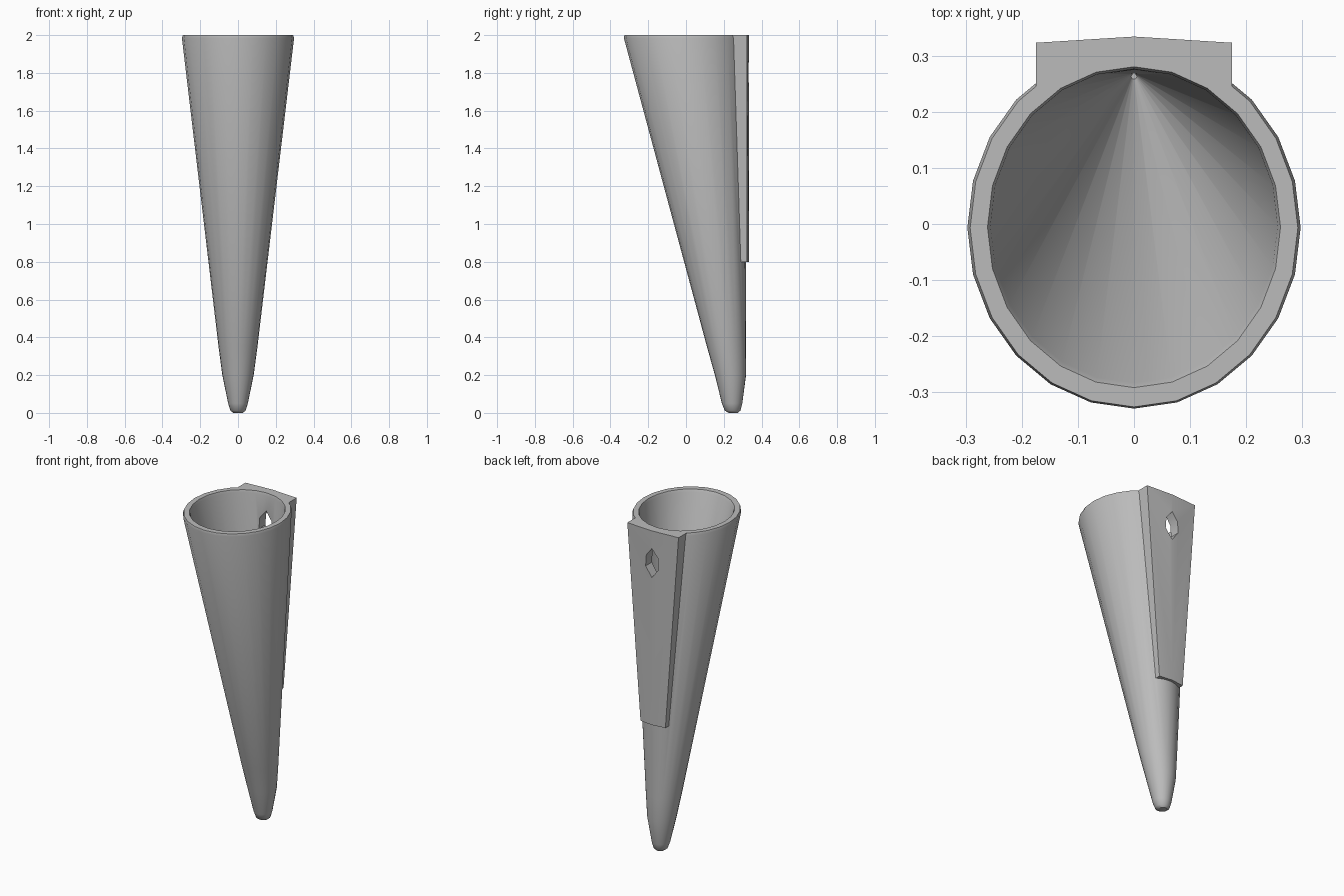
import bpy, bmesh, math

if "Cube" in bpy.data.objects:
    bpy.data.objects.remove(bpy.data.objects["Cube"], do_unlink=True)

grey = bpy.data.materials.new("plain grey")
grey.use_nodes = True
colour = (0.5, 0.5, 0.5, 1)
grey.diffuse_color = colour
grey.node_tree.nodes["Principled BSDF"].inputs["Base Color"].default_value = colour


def loft(name, rings):
    """Skin a stack of equal-sized point rings, bottom to top, with closed ends."""
    bm = bmesh.new()
    loops = [[bm.verts.new(p) for p in ring] for ring in rings]
    for low, high in zip(loops, loops[1:]):
        for i in range(len(low)):
            j = (i + 1) % len(low)
            bm.faces.new((low[i], low[j], high[j], high[i]))
    bm.faces.new(loops[0])
    bm.faces.new(loops[-1])
    bmesh.ops.recalc_face_normals(bm, faces=bm.faces)
    mesh = bpy.data.meshes.new(name)
    bm.to_mesh(mesh)
    bm.free()
    mesh.materials.append(grey)
    obj = bpy.data.objects.new(name, mesh)
    bpy.context.collection.objects.link(obj)
    return obj


def oval(z, front, back, half_width, sides=24):
    """Level elliptical ring given by its front and back y and half width."""
    mid, depth = (front + back) / 2, (back - front) / 2
    turns = [2 * math.pi * i / sides for i in range(sides)]
    return [(half_width * math.cos(a), mid + depth * math.sin(a), z) for a in turns]


def combine(target, tool, operation):
    mod = target.modifiers.new(operation.lower(), "BOOLEAN")
    mod.object, mod.operation, mod.solver = tool, operation, "EXACT"
    bpy.context.view_layer.objects.active = target
    bpy.ops.object.modifier_apply(modifier=mod.name)
    bpy.data.objects.remove(tool, do_unlink=True)


# Leaning tapered sheath with a rounded tip and nearly upright back
sheath = loft("sheath", [oval(*r) for r in (
    (0, 0.225, 0.275, 0.025),
    (0.012, 0.205, 0.288, 0.04),
    (0.05, 0.19, 0.298, 0.052),
    (0.2, 0.153, 0.318, 0.083),
    (0.35, 0.111, 0.318, 0.103),
    (1.985, -0.329, 0.316, 0.297),
    (2.0, -0.326, 0.312, 0.292))])


# Tapered mounting plate with a slightly peaked back
def plate_ring(z, half_width):
    return [(-half_width, 0.21, z), (half_width, 0.21, z), (half_width, 0.323, z),
            (0, 0.334, z), (-half_width, 0.323, z)]


plate = loft("mounting_plate", [plate_ring(0.8, 0.085), plate_ring(2.0, 0.175)])
combine(sheath, plate, "UNION")

# Conical hollow, flared a little at the mouth
hollow = loft("hollow", [oval(*r) for r in (
    (0.15, 0.258, 0.268, 0.005),
    (1.985, -0.283, 0.276, 0.256),
    (2.02, -0.303, 0.286, 0.268))])
combine(sheath, hollow, "DIFFERENCE")

# Pointed hanging hole through the plate
outline = ((0, 1.71), (0.045, 1.77), (0.04, 1.84), (0, 1.89), (-0.04, 1.84), (-0.045, 1.77))
hole = loft("hanging_hole", [[(x, y, z) for x, z in outline] for y in (0.15, 0.45)])
combine(sheath, hole, "DIFFERENCE")

# Soft shading with crisp plate edges
bpy.ops.object.select_all(action="DESELECT")
sheath.select_set(True)
bpy.context.view_layer.objects.active = sheath
bpy.ops.object.shade_smooth_by_angle(angle=math.radians(40))
